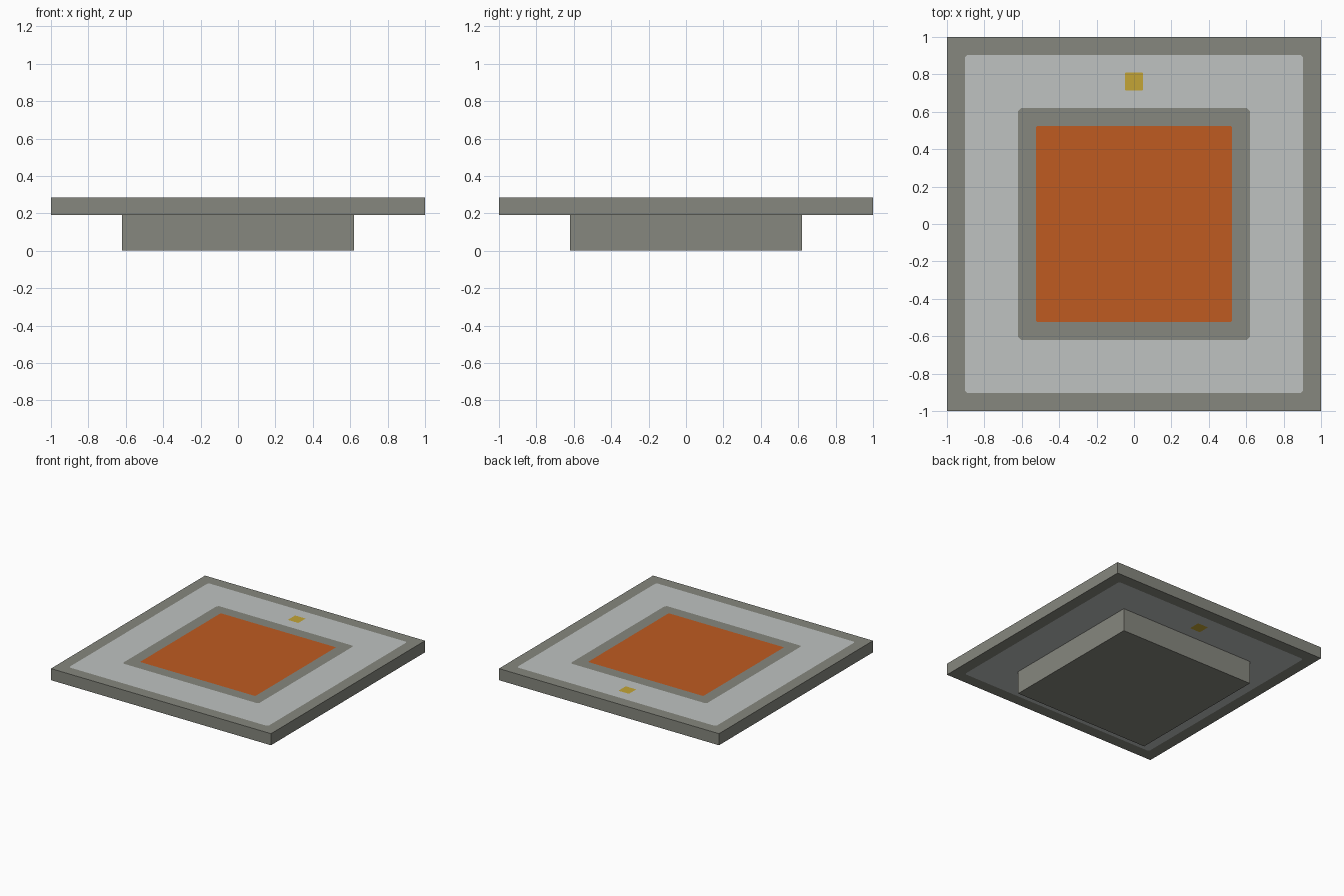
import bpy
import bmesh
from mathutils import Vector

if "Cube" in bpy.data.objects:
    bpy.data.objects.remove(bpy.data.objects["Cube"], do_unlink=True)

U = 1 / 21  # module: the slab is 42 modules wide


def make_material(name, rgb):
    linear = [((c / 255 + 0.055) / 1.055) ** 2.4 for c in rgb] + [1]
    mat = bpy.data.materials.new(name)
    mat.use_nodes = True
    mat.diffuse_color = linear
    mat.node_tree.nodes["Principled BSDF"].inputs["Base Color"].default_value = linear
    return mat


stone = make_material("warm_grey", (134, 135, 126))
panel = make_material("light_grey", (191, 194, 193))
orange = make_material("burnt_orange", (191, 91, 33))
yellow = make_material("mustard_yellow", (196, 165, 54))


def new_box(width, bottom, top):
    bm = bmesh.new()
    bmesh.ops.create_cube(bm, size=1)
    bmesh.ops.scale(bm, vec=(width, width, top - bottom), verts=bm.verts)
    bmesh.ops.translate(bm, vec=(0, 0, (top + bottom) / 2), verts=bm.verts)
    return bm


def finish(bm, name, materials):
    mesh = bpy.data.meshes.new(name)
    bm.to_mesh(mesh)
    bm.free()
    for mat in materials:
        mesh.materials.append(mat)
    obj = bpy.data.objects.new(name, mesh)
    bpy.context.collection.objects.link(obj)


def cut(bm, point, normal):
    bmesh.ops.bisect_plane(bm, geom=bm.verts[:] + bm.edges[:] + bm.faces[:],
                           plane_co=point, plane_no=normal)


# Painted squares on the slab: centre y, half width, corner trim, material slot
squares = [
    (0, 19 * U, 0.014, 1),
    (0, 13 * U, 0.014, 0),
    (0, 11 * U, 0.006, 2),
    (16 * U, U, 0.004, 3),
]

# Pedestal under the slab
finish(new_box(26 * U, 0, 4 * U), "pedestal", [stone])

# Slab, cut along the outlines of the painted squares
bm = new_box(2, 4 * U, 6 * U)
for cy, half, trim, slot in squares:
    centre = Vector((0, cy, 0))
    for side in (-1, 1):
        for axis in (Vector((1, 0, 0)), Vector((0, 1, 0))):
            cut(bm, centre + axis * half * side, axis)
        for slope in (-1, 1):
            corner = Vector((half * side, (half - trim) * side * slope, 0))
            cut(bm, centre + corner, Vector((1, slope, 0)).normalized())

# Colour the top and underside by the square each face lies in
bm.normal_update()
for face in bm.faces:
    if abs(face.normal.z) < 0.5:
        continue
    c = face.calc_center_median()
    for cy, half, trim, slot in squares:
        dx, dy = abs(c.x), abs(c.y - cy)
        if max(dx, dy) < half and dx + dy < 2 * half - trim:
            face.material_index = slot

# Merge the flat pieces of each colour
bmesh.ops.dissolve_limit(bm, angle_limit=0.01, verts=bm.verts, edges=bm.edges,
                         delimit={'MATERIAL'})
bmesh.ops.triangulate(bm, faces=[f for f in bm.faces if len(f.verts) > 4])
finish(bm, "slab", [stone, panel, orange, yellow])
